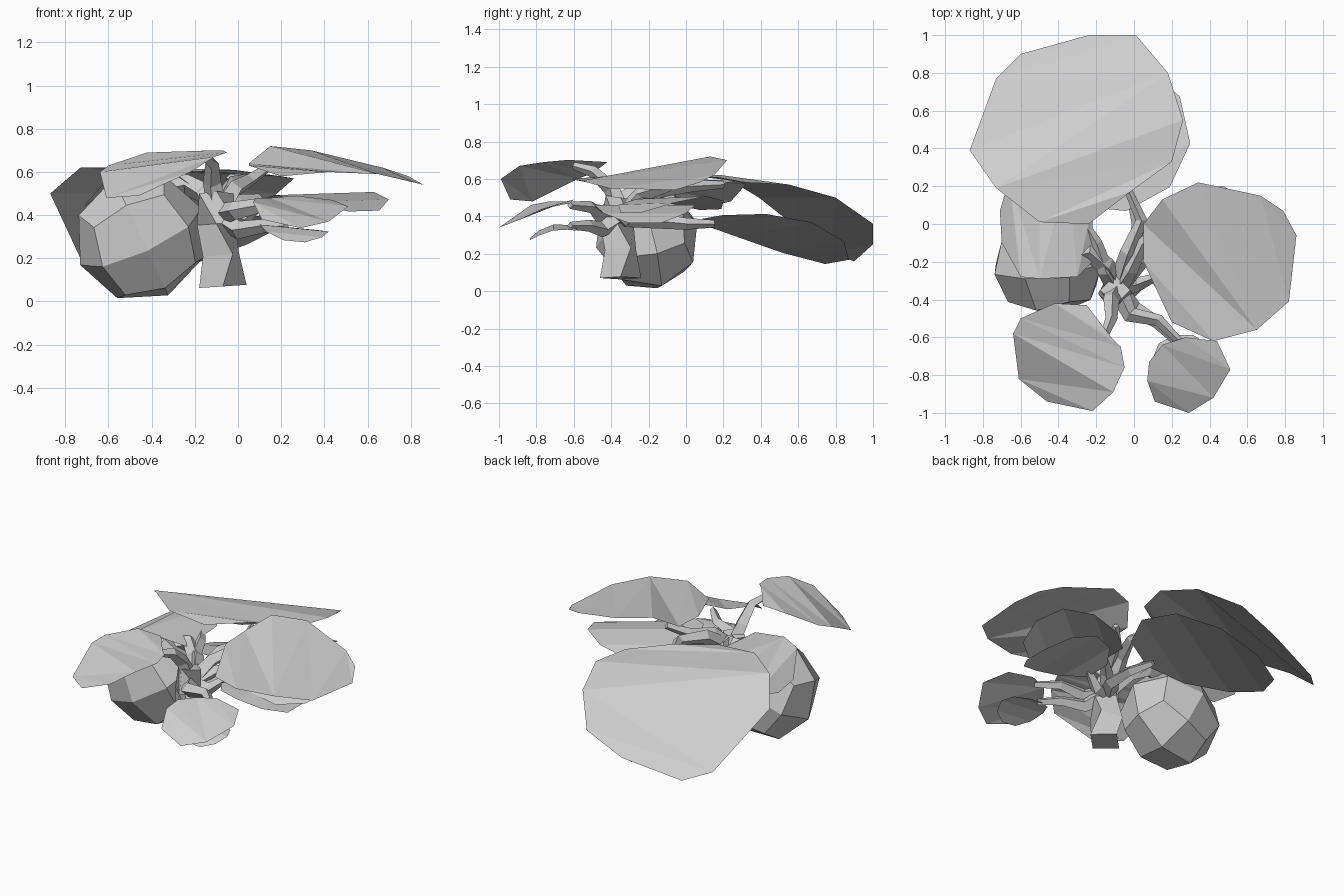
import bpy
import bmesh
import math
from mathutils import Vector, Matrix

cube = bpy.data.objects.get("Cube")
if cube:
    bpy.data.objects.remove(cube, do_unlink=True)

grey = bpy.data.materials.new("plain_grey")
grey.use_nodes = True
colour = (0.62, 0.62, 0.62, 1)
grey.diffuse_color = colour
grey.node_tree.nodes["Principled BSDF"].inputs["Base Color"].default_value = colour


def finish(name, bm):
    """Turn a bmesh into a flat-shaded object."""
    bmesh.ops.recalc_face_normals(bm, faces=bm.faces)
    mesh = bpy.data.meshes.new(name)
    bm.to_mesh(mesh)
    bm.free()
    mesh.materials.append(grey)
    obj = bpy.data.objects.new(name, mesh)
    bpy.context.collection.objects.link(obj)
    return obj


def leaf(name, outline):
    """Leaf blade: parallel folded strips between the two halves of its rim."""
    bm = bmesh.new()
    verts = [bm.verts.new(p) for p in outline]
    count = len(verts)
    for i in range((count - 1) // 2):
        ring = (i, i + 1, count - 2 - i, count - 1 - i)
        bm.faces.new([verts[k] for k in dict.fromkeys(ring)])
    bmesh.ops.triangulate(bm, faces=bm.faces)
    return finish(name, bm)


def oval(centre, radii, slope, droop, start=0, sides=10):
    """Oval rim that follows a slope and droops towards its ends."""
    points = []
    for i in range(sides):
        angle = math.radians(start) + math.tau * (i + 0.5) / sides
        dx, dy = radii[0] * math.cos(angle), radii[1] * math.sin(angle)
        fall = droop * math.cos(angle - math.radians(start)) ** 2
        points.append(Vector(centre) + Vector((dx, dy, dx * slope[0] + dy * slope[1] - fall)))
    return points


def stem(name, path, thick, thin, sides=4):
    """Tapered angular tube along a path."""
    bm = bmesh.new()
    path = [Vector(p) for p in path]
    rings = []
    for i, point in enumerate(path):
        along = path[min(i + 1, len(path) - 1)] - path[max(i - 1, 0)]
        turn = along.to_track_quat("Z", "Y")
        radius = thick + (thin - thick) * i / (len(path) - 1)
        corners = [math.tau * k / sides for k in range(sides)]
        rings.append([bm.verts.new(point + turn @ Vector((math.cos(a), math.sin(a), 0)) * radius)
                      for a in corners])
    for low, high in zip(rings, rings[1:]):
        for k in range(sides):
            n = (k + 1) % sides
            bm.faces.new((low[k], low[n], high[n], high[k]))
    bm.faces.new(rings[0])
    bm.faces.new(rings[-1])
    return finish(name, bm)


# Large blades and the front blades, each with its own rim
leaf("large_back_leaf", [
    (-.6, .9, .16), (-.73, .77, .2), (-.87, .39, .5), (-.73, .19, .62),
    (-.5, .01, .62), (-.24, 0, .6), (-.02, .17, .61), (.2, .33, .58),
    (.26, .55, .57), (.18, .8, .5), (.01, 1, .36), (-.24, 1, .25)])
leaf("large_left_leaf", [
    (.05, -.2, .63), (.05, 0, .64), (.15, .13, .72), (.34, .22, .7),
    (.67, .15, .62), (.79, .07, .58), (.86, -.06, .54), (.82, -.41, .55),
    (.65, -.56, .59), (.42, -.62, .6), (.2, -.52, .58)])
leaf("front_right_leaf", [
    (-.12, -.6, .7), (-.07, -.65, .7), (-.05, -.76, .69), (-.11, -.89, .67),
    (-.22, -.99, .6), (-.46, -.94, .49), (-.61, -.82, .48), (-.64, -.58, .6),
    (-.6, -.5, .63), (-.42, -.42, .69), (-.25, -.43, .69)])
leaf("front_left_leaf", [
    (.27, -.6, .49), (.15, -.64, .48), (.08, -.73, .48), (.07, -.83, .46),
    (.11, -.94, .38), (.29, -1, .34), (.42, -.92, .37), (.51, -.77, .44),
    (.44, -.62, .47)])

# Blade draped over the fruit, hanging down on its outer side
leaf("fruit_leaf", [
    (-.22, -.2, .54), (-.3, -.28, .59), (-.5, -.29, .61), (-.6, -.28, .57),
    (-.7, -.1, .46), (-.71, .07, .44), (-.66, .24, .48), (-.5, .32, .57),
    (-.35, .28, .59), (-.22, .1, .56)])

# Smaller blades tucked beneath
leaf("lower_back_leaf", oval((-.13, .47, .33), (.43, .41), (.22, -.22), .06, 120))
leaf("middle_left_leaf", oval((.4, -.08, .5), (.3, .29), (0, .04), .08, 130))
leaf("lower_left_leaf", oval((.33, -.22, .46), (.25, .27), (-.14, 0), .07, 0))
leaf("lower_front_leaf", oval((.26, -.71, .34), (.16, .13), (-.1, .2), .04, 90))

# Coarse rounded fruit made from a divided box, leaning to one side
bm = bmesh.new()
bmesh.ops.create_cube(bm, size=2)
bmesh.ops.subdivide_edges(bm, edges=bm.edges, cuts=1, use_grid_fill=True)
for vert in bm.verts:
    vert.co.normalize()
lean = Matrix.Rotation(math.radians(-25), 4, "Y") @ Matrix.Rotation(math.radians(15), 4, "X")
bm.transform(Matrix.Translation((-.45, -.21, .3)) @ lean @ Matrix.Diagonal((.31, .28, .31, 1)))
finish("fruit", bm)

# Root stock and the angular crown above it
stem("root_stock", [(-.07, -.35, .07), (-.08, -.35, .22), (-.1, -.37, .36), (-.1, -.35, .5)], .11, .08)
stem("fruit_stalk", [(-.08, -.33, .4), (-.15, -.22, .5), (-.24, -.15, .54), (-.34, -.18, .52)], .05, .05)

# Leaf stalks fanning out from the crown
crown = (-.09, -.34, .4)
stalks = {
    "large_back": [(-.03, -.15, .54), (.04, .02, .56), (-.04, .2, .57)],
    "lower_back": [(0, -.2, .38), (.02, 0, .36), (-.02, .15, .36)],
    "large_left": [(-.02, -.24, .52), (.05, -.1, .56), (.14, 0, .62)],
    "middle_left": [(0, -.25, .46), (.1, -.15, .48)],
    "lower_left": [(.02, -.32, .38), (.12, -.28, .46)],
    "front_left": [(-.02, -.48, .42), (.13, -.51, .45), (.24, -.62, .46)],
    "lower_front": [(0, -.45, .33), (.12, -.52, .35), (.22, -.62, .35)],
    "front_right": [(-.12, -.4, .55), (-.12, -.5, .64), (-.16, -.6, .67)],
    "fruit_leaf": [(-.15, -.25, .5), (-.2, -.1, .54), (-.26, 0, .55)],
}
for label, bends in stalks.items():
    stem(label + "_stalk", [crown] + bends, .055, .02)
